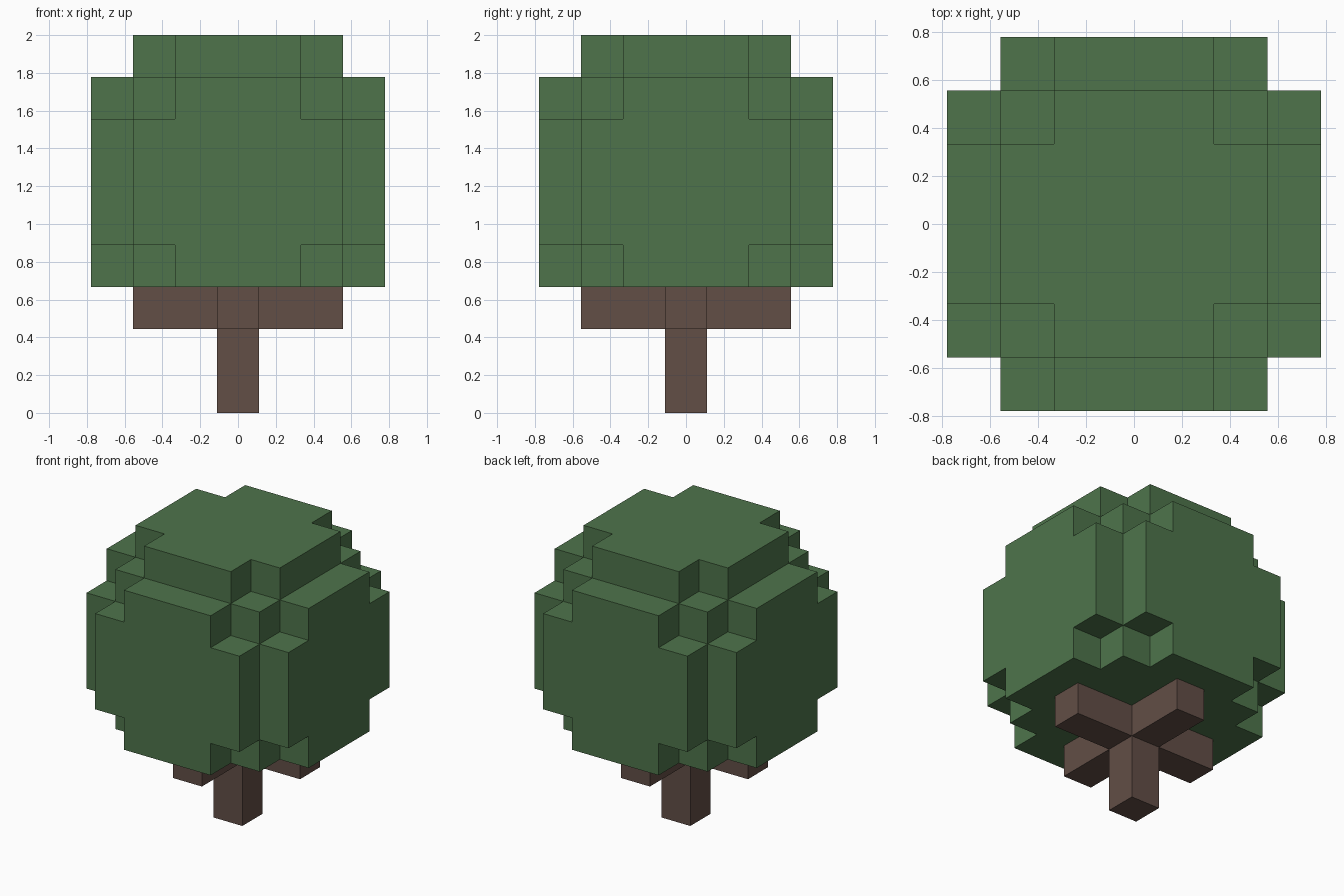
import bpy
import bmesh
from mathutils import Vector

if "Cube" in bpy.data.objects:
    bpy.data.objects.remove(bpy.data.objects["Cube"])

U = 2 / 9      # edge of one cube
R = range(-3, 4)


def srgb(r, g, b):
    lin = [((c / 255 + 0.055) / 1.055) ** 2.4 for c in (r, g, b)]
    return (*lin, 1.0)


def material(name, colour):
    m = bpy.data.materials.new(name)
    m.diffuse_color = colour
    m.use_nodes = True
    m.node_tree.nodes["Principled BSDF"].inputs["Base Color"].default_value = m.diffuse_color
    return m


def block_object(name, cells, mat):
    """Outer skin of a set of unit cubes, with coplanar faces merged."""
    bm = bmesh.new()
    verts = {}

    def vert(p):
        key = tuple(round(c * 2) for c in p)
        if key not in verts:
            verts[key] = bm.verts.new(p * U)
        return verts[key]

    for cell in cells:
        for axis in range(3):
            for sign in (-1, 1):
                n = Vector((0, 0, 0))
                n[axis] = sign
                if tuple(int(a + b) for a, b in zip(cell, n)) in cells:
                    continue
                s = Vector((0, 0, 0))
                s[(axis + 1) % 3] = 1
                t = n.cross(s)
                mid = Vector(cell) + Vector((0, 0, 0.5)) + n / 2
                bm.faces.new([vert(mid + (s * a + t * b) / 2)
                              for a, b in ((-1, -1), (1, -1), (1, 1), (-1, 1))])
    bmesh.ops.dissolve_limit(bm, angle_limit=0.01, verts=bm.verts, edges=bm.edges)
    mesh = bpy.data.meshes.new(name)
    bm.to_mesh(mesh)
    bm.free()
    mesh.materials.append(mat)
    obj = bpy.data.objects.new(name, mesh)
    bpy.context.collection.objects.link(obj)


def in_ball(cell):
    """Blocky ball: a solid core with a rounded plate on each side."""
    a, b, c = sorted(abs(v) for v in cell)
    return c <= 2 or (b <= 2 and a <= 1)


leaf = material("leaf green", srgb(78, 116, 75))
bark = material("bark brown", srgb(98, 78, 70))

# Leaf crown: blocky ball without its lowest layer
crown = {(x, y, z + 5) for x in R for y in R for z in range(-2, 4) if in_ball((x, y, z))}
block_object("leaf_crown", crown, leaf)

# Trunk with a cross of branches under the crown
wood = {(0, 0, z) for z in range(3)}
wood |= {(i, 0, 2) for i in range(-2, 3)} | {(0, i, 2) for i in range(-2, 3)}
block_object("trunk_and_branches", wood, bark)
